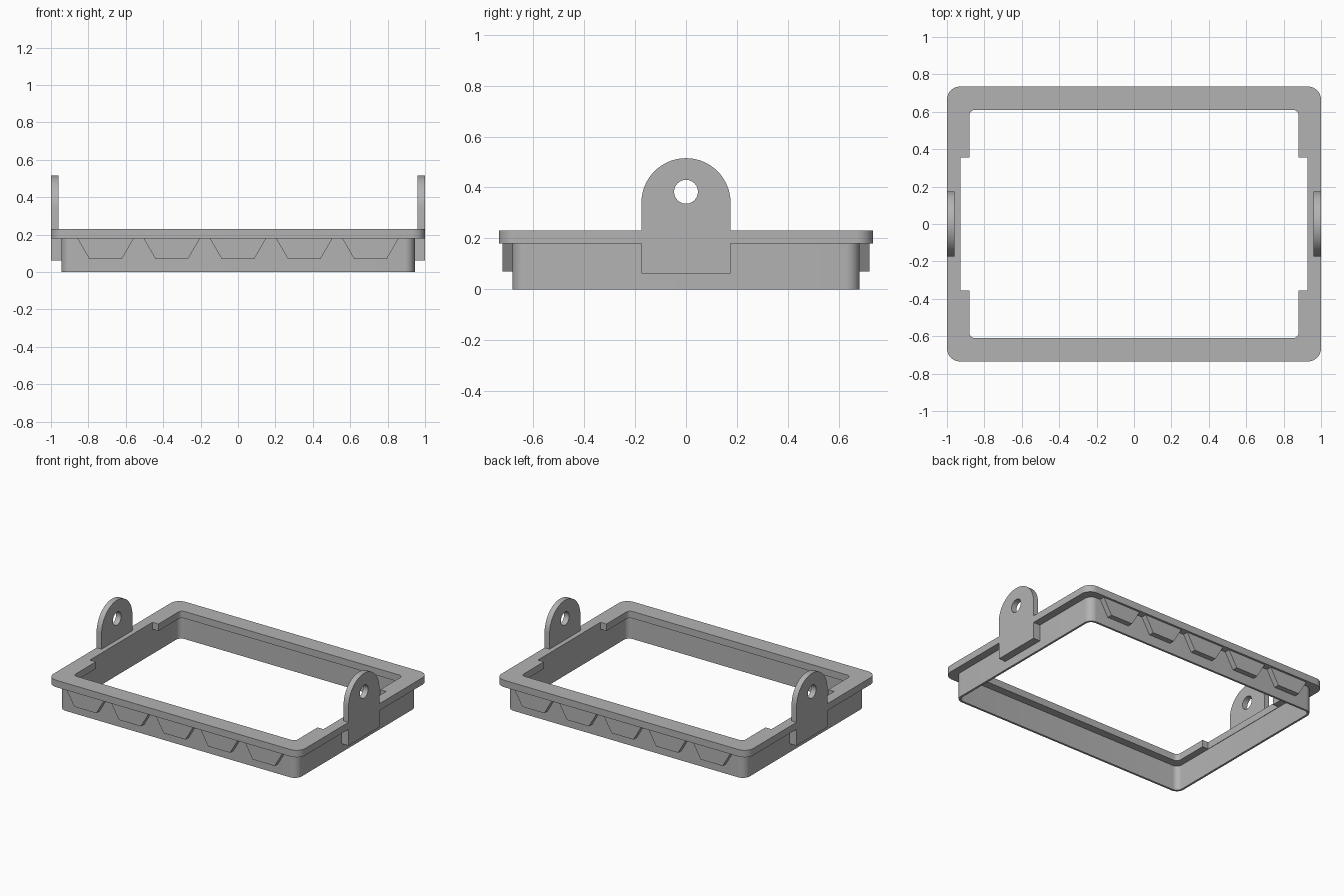
import bpy
import math
from mathutils import Matrix, Vector

if "Cube" in bpy.data.objects:
    bpy.data.objects.remove(bpy.data.objects["Cube"])

grey = bpy.data.materials.new("light_grey")
grey.use_nodes = True
COLOUR = (0.45, 0.45, 0.45, 1)
grey.diffuse_color = COLOUR
grey.node_tree.nodes["Principled BSDF"].inputs["Base Color"].default_value = COLOUR

# Local axes (profile u, profile v, depth) mapped onto the world
FLAT = Matrix.Identity(4)
FACING_Y = Matrix.Rotation(math.pi / 2, 4, "X")
FACING_X = Matrix(((0, 0, 1, 0), (1, 0, 0, 0), (0, 1, 0, 0), (0, 0, 0, 1)))


def arc(cx, cy, r, start, end, steps):
    angles = [math.radians(start + (end - start) * i / steps) for i in range(steps + 1)]
    return [(cx + r * math.cos(a), cy + r * math.sin(a)) for a in angles]


def rounded_rect(hx, hy, r, notch_x=None, notch_y=0):
    """Rounded rectangle, optionally with a step in both short sides."""
    step = [(hx, -notch_y), (notch_x, -notch_y), (notch_x, notch_y), (hx, notch_y)] if notch_x else []
    half = arc(hx - r, r - hy, r, -90, 0, 8) + step + arc(hx - r, hy - r, r, 0, 90, 8)
    return half + [(-x, -y) for x, y in half]


def prism(name, loops, depth, place):
    """Extrude an outline with optional holes into a solid."""
    curve = bpy.data.curves.new(name, "CURVE")
    curve.dimensions = "2D"
    curve.fill_mode = "BOTH"
    curve.extrude = depth / 2
    for loop in loops:
        spline = curve.splines.new("POLY")
        spline.points.add(len(loop) - 1)
        for point, (u, v) in zip(spline.points, loop):
            point.co = (u, v, 0, 1)
        spline.use_cyclic_u = True
    obj = bpy.data.objects.new(name, curve)
    bpy.context.collection.objects.link(obj)
    bpy.ops.object.select_all(action="DESELECT")
    obj.select_set(True)
    bpy.context.view_layer.objects.active = obj
    bpy.ops.object.convert(target="MESH")
    obj = bpy.context.view_layer.objects.active
    obj.data.transform(place)
    obj.data.materials.clear()
    obj.data.materials.append(grey)
    bpy.ops.object.mode_set(mode="EDIT")
    bpy.ops.mesh.select_all(action="SELECT")
    bpy.ops.mesh.remove_doubles(threshold=0.0001)
    bpy.ops.mesh.normals_make_consistent(inside=False)
    bpy.ops.object.mode_set(mode="OBJECT")
    bpy.ops.object.shade_smooth_by_angle(angle=math.radians(30))
    return obj


def at(x, y, z):
    return Matrix.Translation(Vector((x, y, z)))


TAB = 0.175      # half width of the side tabs
RIM_BOTTOM = 0.18

# Rim with a wider opening and tab slots in the short sides
prism("rim", [rounded_rect(1, 0.735, 0.07, 0.96, TAB),
              rounded_rect(0.88, 0.61, 0.03, 0.927, 0.355)],
      0.05, at(0, 0, RIM_BOTTOM + 0.025))

# Thin skirt below the rim
prism("skirt_wall", [rounded_rect(0.945, 0.682, 0.055), rounded_rect(0.93, 0.667, 0.04)],
      RIM_BOTTOM, at(0, 0, RIM_BOTTOM / 2))

# Pierced round-topped tabs and the pads joining them to the skirt
tab_outline = [(-TAB, 0.062), (TAB, 0.062)] + arc(0, 0.34, TAB, 0, 180, 32)
tab_hole = arc(0, 0.383, 0.047, 0, 345, 23)
pad = [(-TAB, 0.062), (TAB, 0.062), (TAB, RIM_BOTTOM), (-TAB, RIM_BOTTOM)]
for side, sign in (("left", 1), ("right", -1)):
    prism(side + "_tab", [tab_outline, tab_hole], 0.04, at(sign * 0.98, 0, 0) @ FACING_X)
    prism(side + "_tab_pad", [pad], 0.017, at(sign * 0.9525, 0, 0) @ FACING_X)

# Tapered grip blocks along the long sides
block = [(-0.087, 0.07), (0.087, 0.07), (0.151, RIM_BOTTOM), (-0.151, RIM_BOTTOM)]
for side, sign in (("front", -1), ("back", 1)):
    for i in range(5):
        prism(f"{side}_grip_{i + 1}", [block], 0.04,
              at((i - 2) * 0.354, sign * 0.7, 0) @ FACING_Y)
